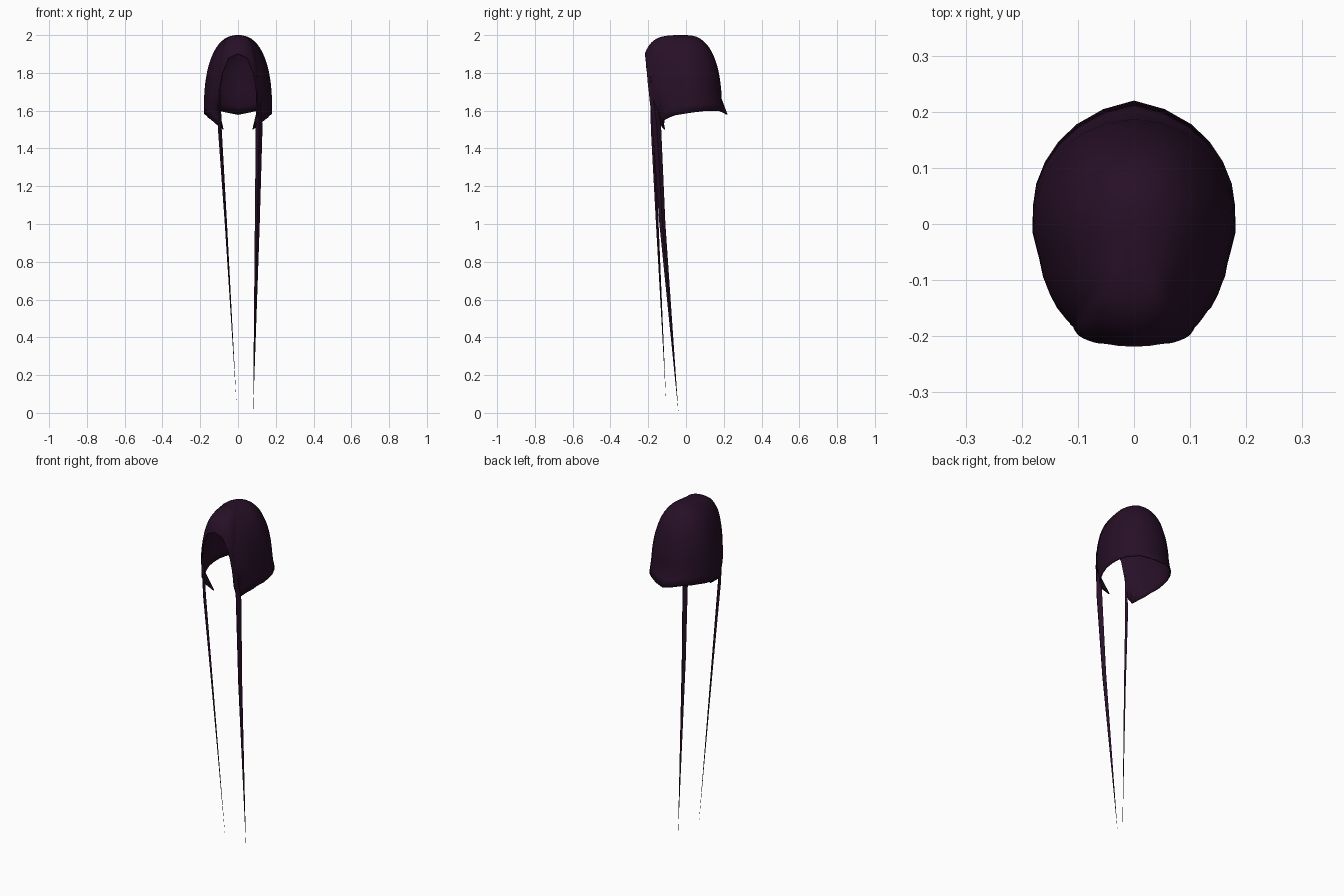
import bpy, math
from mathutils import Vector

cube = bpy.data.objects.get("Cube")
if cube:
    bpy.data.objects.remove(cube)

mat = bpy.data.materials.new("dark plum")
mat.use_nodes = True
plum = (0.02, 0.005, 0.02, 1)
mat.diffuse_color = plum
bsdf = mat.node_tree.nodes["Principled BSDF"]
bsdf.inputs["Base Color"].default_value = plum
bsdf.inputs["Roughness"].default_value = 0.8


def make_object(name, verts, faces):
    mesh = bpy.data.meshes.new(name)
    mesh.from_pydata(verts, [], faces)
    mesh.materials.append(mat)
    obj = bpy.data.objects.new(name, mesh)
    bpy.context.collection.objects.link(obj)
    return obj


def smooth(obj, angle):
    bpy.ops.object.select_all(action='DESELECT')
    obj.select_set(True)
    bpy.context.view_layer.objects.active = obj
    bpy.ops.object.shade_smooth_by_angle(angle=math.radians(angle))


# Hair cap: angle from the front, radius, roundness exponent, rim height, rim flare
half = [
    (0, .24, 4, 1.90, 0), (13, .235, 4, 1.88, 0), (22, .228, 3.7, 1.80, 0),
    (27, .222, 3.3, 1.70, 0), (30, .215, 3.1, 1.60, 0), (35, .21, 2.9, 1.50, -.035),
    (50, .197, 2.5, 1.55, -.01), (70, .18, 2.4, 1.575, 0), (100, .183, 2.3, 1.59, 0),
    (125, .186, 2.3, 1.60, .01), (150, .19, 2.4, 1.60, .02), (180, .19, 2.4, 1.58, .03),
]
dense = []
for a, b in zip(half, half[1:]):
    dense += [a, tuple((p + q) / 2 for p, q in zip(a, b))]
dense.append(half[-1])
ring = dense + [(-c[0],) + c[1:] for c in reversed(dense[1:-1])]

ROWS, CROWN, BASE = 16, 2.0, 1.6
verts, faces = [], []
for angle, radius, power, rim, flare in ring:
    a = math.radians(angle)
    v_rim = max(0, (rim - BASE) / (CROWN - BASE))
    for row in range(ROWS):
        # rows crowd together towards the crown
        t = row / ROWS
        z = rim + (CROWN - rim) * math.sin(t * math.pi / 2)
        v = max(0, (z - BASE) / (CROWN - BASE))
        r = radius * (1 - v ** power) ** (1 / power)
        r += flare * max(0, 1.66 - z) / 0.08
        verts.append((r * math.sin(a), -r * math.cos(a), z))
verts.append((0, 0, CROWN))
top, count = len(verts) - 1, len(ring)
for i in range(count):
    j = (i + 1) % count
    for row in range(ROWS - 1):
        faces.append((i * ROWS + row, j * ROWS + row, j * ROWS + row + 1, i * ROWS + row + 1))
    faces.append((i * ROWS + ROWS - 1, j * ROWS + ROWS - 1, top))
cap = make_object("hair_cap", verts, faces)
smooth(cap, 50)
shell = cap.modifiers.new("thickness", 'SOLIDIFY')
shell.thickness = 0.006
shell.offset = -1


# Long face-framing strands: tapered diamond sections ending in a point
def strand(name, path, tip):
    verts, faces = [], []
    for x, y, z, dx, dy in path:
        verts += [(x + dx, y, z), (x, y + dy, z), (x - dx, y, z), (x, y - dy, z)]
    verts.append(tip)
    for k in range(len(path) - 1):
        for s in range(4):
            n = (s + 1) % 4
            faces.append((k * 4 + n, k * 4 + s, k * 4 + 4 + s, k * 4 + 4 + n))
    last = (len(path) - 1) * 4
    faces += [(last + (s + 1) % 4, last + s, len(verts) - 1) for s in range(4)]
    faces.append((0, 1, 2, 3))
    smooth(make_object(name, verts, faces), 30)


strand("right_strand",
       [(-.098, -.188, 1.78, .003, .004), (-.096, -.175, 1.5, .01, .011),
        (-.064, -.152, 1.0, .006, .007)],
       Vector((-.008, -.105, .05)))
strand("left_strand",
       [(.1, -.188, 1.78, .004, .006), (.112, -.155, 1.52, .018, .023),
        (.102, -.125, 1.0, .013, .016)],
       Vector((.08, -.04, 0)))
